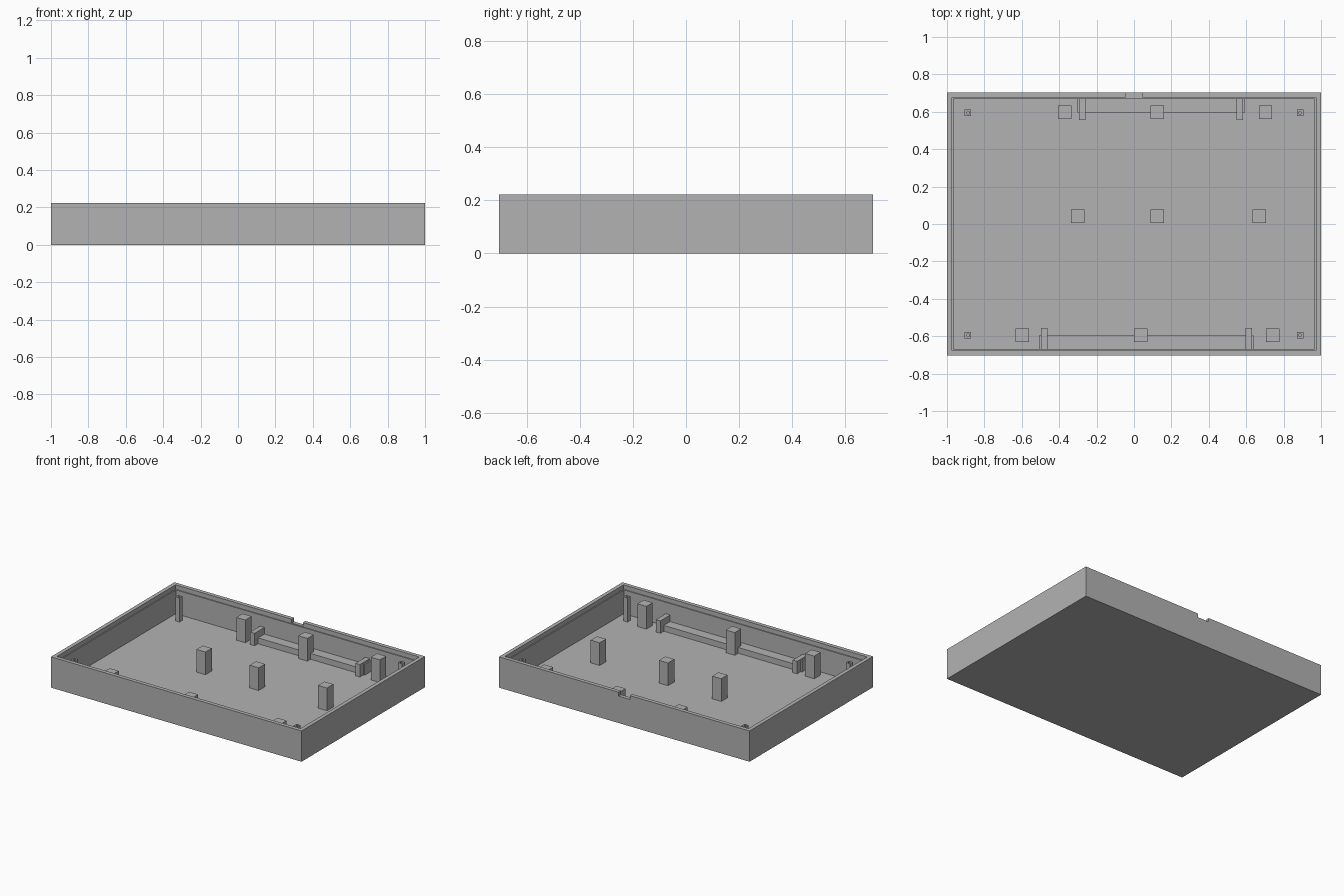
import bpy
import bmesh

cube = bpy.data.objects.get("Cube")
if cube:
    bpy.data.objects.remove(cube, do_unlink=True)

# Single plain grey plastic
grey = bpy.data.materials.new("grey plastic")
grey.use_nodes = True
colour = (0.45, 0.45, 0.45, 1)
grey.diffuse_color = colour
grey.node_tree.nodes["Principled BSDF"].inputs["Base Color"].default_value = colour

W, D, H = 1.0, 0.704, 0.222      # half width, half depth, height
WALL, FLOOR = 0.035, 0.018
INNER = D - WALL                 # inner wall face, front and back


def finish(name, bm):
    bmesh.ops.recalc_face_normals(bm, faces=bm.faces)
    mesh = bpy.data.meshes.new(name)
    bm.to_mesh(mesh)
    bm.free()
    mesh.materials.append(grey)
    obj = bpy.data.objects.new(name, mesh)
    bpy.context.collection.objects.link(obj)
    return obj


def box(name, x, y, z):
    """Box from (low, high) ranges."""
    bm = bmesh.new()
    bmesh.ops.create_cube(bm, size=1)
    for v in bm.verts:
        v.co = [r[0] + (c + 0.5) * (r[1] - r[0]) for c, r in zip(v.co, (x, y, z))]
    return finish(name, bm)


def cut(obj, cutter):
    cutter.hide_render = True
    cutter.hide_viewport = True
    cutter.display_type = 'WIRE'
    mod = obj.modifiers.new("cut", 'BOOLEAN')
    mod.operation = 'DIFFERENCE'
    mod.solver = 'EXACT'
    mod.object = cutter


# Tray: rectangular rings from the underside, over the rim, down to the floor
bm = bmesh.new()
rings = []
for inset, z in ((0, 0), (0, H), (0.028, H), (0.028, 0.19), (WALL, 0.19), (WALL, FLOOR)):
    w, d = W - inset, D - inset
    rings.append([bm.verts.new((sx * w, sy * d, z))
                  for sx, sy in ((-1, -1), (1, -1), (1, 1), (-1, 1))])
for a, b in zip(rings, rings[1:]):
    for i in range(4):
        j = (i + 1) % 4
        bm.faces.new((a[i], a[j], b[j], b[i]))
bm.faces.new(rings[0])
bm.faces.new(rings[-1])
tray = finish("tray", bm)

# Cable notch in the back rim
cut(tray, box("notch_cutter", (-0.045, 0.045), (INNER - 0.01, D + 0.05), (H - 0.028, H + 0.05)))

# Support posts in three rows
rows = {"back": (0.597, (-0.37, 0.125, 0.703)),
        "middle": (0.042, (-0.30, 0.125, 0.67)),
        "front": (-0.594, (-0.597, 0.037, 0.743))}
R = 0.036
for row, (y, xs) in rows.items():
    for side, x in zip(("right", "centre", "left"), xs):
        box(f"{row}_{side}_post", (x - R, x + R), (y - R, y + R), (FLOOR, 0.182))

# Corner screw posts with round holes
S = 0.017
for sx, side in ((-1, "right"), (1, "left")):
    for sy, end in ((-1, "front"), (1, "back")):
        x, y = sx * 0.888, sy * 0.595
        post = box(f"{end}_{side}_screw_post", (x - S, x + S), (y - S, y + S), (FLOOR, 0.191))
        bm = bmesh.new()
        bmesh.ops.create_cone(bm, cap_ends=True, segments=16, radius1=0.008,
                              radius2=0.008, depth=0.1)
        bmesh.ops.translate(bm, verts=bm.verts, vec=(x, y, 0.18))
        cut(post, finish(f"{end}_{side}_hole_cutter", bm))

# Holder rails along the front and back walls, with end brackets
for name, sy, lo, hi in (("back", 1, -0.303, 0.593), ("front", -1, -0.507, 0.64)):
    def span(y):
        return sorted((sy * y, sy * INNER))
    box(f"{name}_rail", (lo, hi), span(0.597), (FLOOR, 0.06))
    for end, x, s in (("right", lo, 1), ("left", hi, -1)):
        box(f"{name}_{end}_bracket", sorted((x + s * 0.01, x + s * 0.045)),
            span(0.557), (FLOOR, 0.108))
        box(f"{name}_{end}_tab", sorted((x, x + s * 0.012)), span(0.597), (FLOOR, 0.095))
